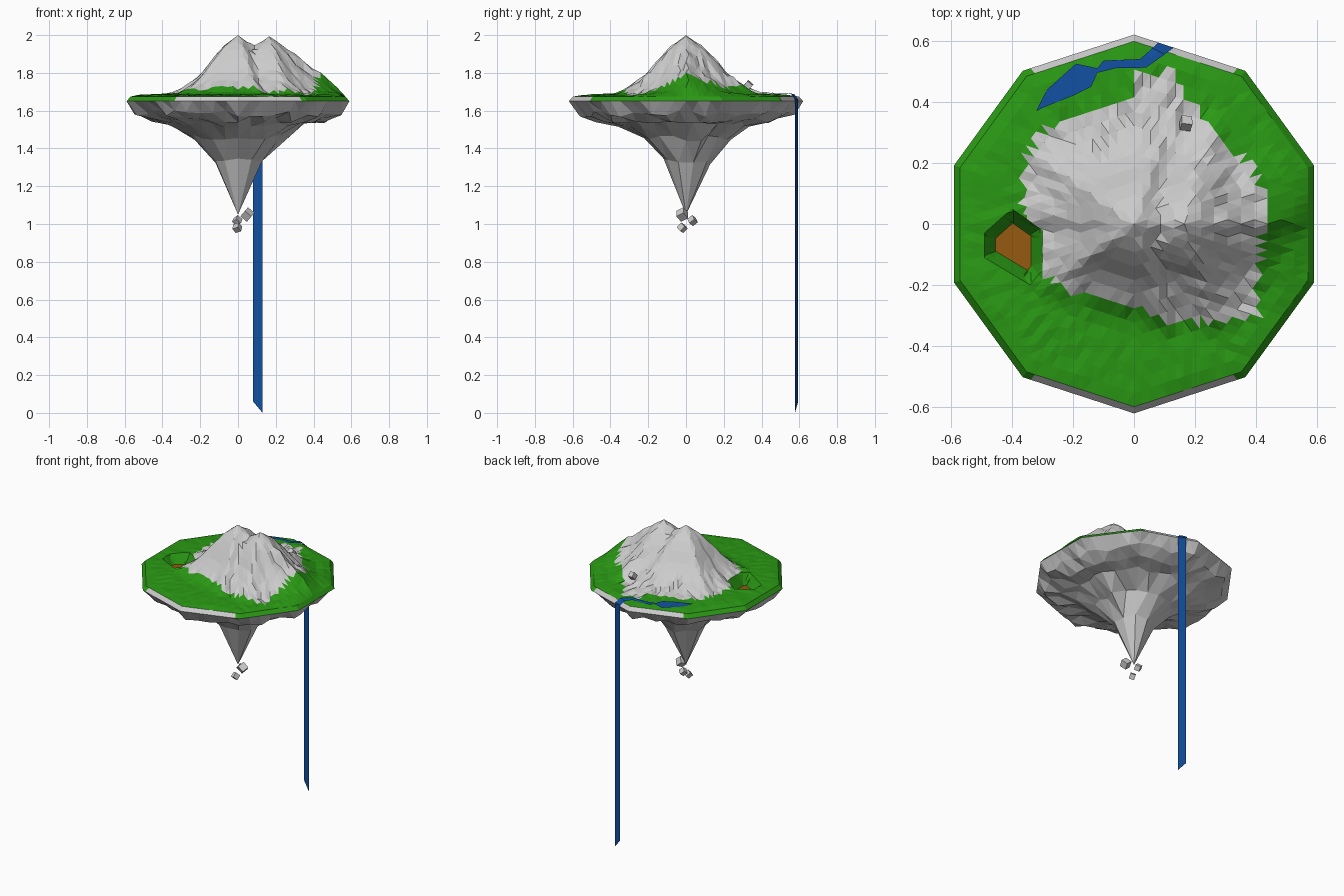
import bpy, bmesh, math, random
from mathutils import Vector, Euler

if "Cube" in bpy.data.objects:
    bpy.data.objects.remove(bpy.data.objects["Cube"])

random.seed(4)
R, RIM_Z = 0.62, 1.65
CORNERS = [Vector((R * math.cos(math.radians(90 + 36 * j)), R * math.sin(math.radians(90 + 36 * j))))
           for j in range(11)]


def material(name, rgb):
    m = bpy.data.materials.new(name)
    m.diffuse_color = (*rgb, 1)
    m.use_nodes = True
    m.node_tree.nodes["Principled BSDF"].inputs["Base Color"].default_value = m.diffuse_color
    return m


GREY = material("rock", (0.8, 0.8, 0.8))
GRASS = material("grass", (0.023, 0.32, 0.007))
WATER = material("water", (0.006, 0.08, 0.35))
EARTH = material("earth", (0.3, 0.1, 0.005))


def finish(bm, name, mats=()):
    me = bpy.data.meshes.new(name)
    bm.to_mesh(me)
    bm.free()
    for m in mats:
        me.materials.append(m)
    ob = bpy.data.objects.new(name, me)
    bpy.context.collection.objects.link(ob)
    return ob


def lerp_profile(pts, r):
    for (a, za), (b, zb) in zip(pts, pts[1:]):
        if r <= b:
            return za + (zb - za) * (r - a) / (b - a)
    return pts[-1][1]


def inside(poly, x, y):
    hit = False
    for (x1, y1), (x2, y2) in zip(poly, poly[1:] + poly[:1]):
        if (y1 > y) != (y2 > y) and x < x1 + (x2 - x1) * (y - y1) / (y2 - y1):
            hit = not hit
    return hit


def decagon_sheet(n, place, flip=False):
    """Triangulated ten-sided disc of n rings; place(k, p) gives each vertex."""
    bm = bmesh.new()
    vs = [bm.verts.new(place(0, Vector((0, 0))))]
    for k in range(1, n + 1):
        for j in range(10):
            for i in range(k):
                vs.append(bm.verts.new(place(k, CORNERS[j].lerp(CORNERS[j + 1], i / k) * (k / n))))

    def at(k, m):
        return vs[0] if k == 0 else vs[1 + 5 * k * (k - 1) + m % (10 * k)]

    def tri(*t):
        bm.faces.new(t[::-1] if flip else t)

    for k in range(n):
        for j in range(10):
            for i in range(k + 1):
                a, b = j * k + i, j * (k + 1) + i
                tri(at(k, a), at(k + 1, b), at(k + 1, b + 1))
                if i < k:
                    tri(at(k, a), at(k + 1, b + 1), at(k, a + 1))
    return bm


# Height of the land: two five-sided peaks, an eastern shoulder and a drop at the rim
PEAK = [(0, 2.0), (.08, 1.945), (.14, 1.885), (.2, 1.81), (.25, 1.765), (.32, 1.715), (.38, 1.69), (.62, 1.68)]
ROCK = [(-.36, .2), (-.32, .29), (-.2, .36), (0, .43), (0, .49), (.12, .5), (.17, .43), (.25, .3), (.38, .2),
        (.43, .1), (.42, -.08), (.4, -.15), (.42, -.31), (.13, -.32), (0, -.28), (-.2, -.22), (-.3, -.16),
        (-.3, -.05), (-.37, .05)]


def reach(x, y, sides=10, first=0):
    """Distance to the centre measured by a regular polygon."""
    step = 2 * math.pi / sides
    return max(x * math.cos(first + step * i) + y * math.sin(first + step * i) for i in range(sides))


APOTHEM = R * math.cos(math.pi / 10)


def peak(x, y):
    r = reach(x, y, 5, math.pi / 5) / .91
    return lerp_profile(PEAK, r * (1.08 if y < 0 else 1))


def land(x, y):
    z = max(peak(x, y), peak(x - .165, y) - .006)
    z += .035 * math.exp(-((x - .44) / .1) ** 2 - ((y - .03) / .2) ** 2)
    return min(z, RIM_Z + .7 * max(0, 1 - reach(x, y) / APOTHEM))


N = 14


def place_land(k, p):
    if k < N:
        p = p * (0.965 * N / (N - 1))
    z = land(p.x, p.y)
    if 5 < k < N and inside(ROCK, p.x, p.y):
        z += random.uniform(-.01, .01)
    elif 4 < k < N - 1:
        z += random.uniform(-.003, .003)
    if (p - Vector((.165, 0))).length < .023:    # snap the nearest vertex to the second peak
        p, z = Vector((.165, 0)), 1.994
    return (p.x, p.y, z)


bm = decagon_sheet(N, place_land)

# Sunken pit: cut its outline and floor into the land, then lower it
PIT = [Vector(p) for p in [(-.49, -.03), (-.49, -.11), (-.34, -.2), (-.3, -.15), (-.3, -.02), (-.4, .05)]]
sides = [(a, Vector((a.y - b.y, b.x - a.x)).normalized()) for a, b in zip(PIT, PIT[1:] + PIT[:1])]
WALL, DEPTH = .037, .06


def pit_depth(co):
    return min((Vector((co.x, co.y)) - a).dot(n) for a, n in sides)


for off in (0, WALL):
    for a, n in sides:
        near = [f for f in bm.faces if (f.calc_center_median().xy - Vector((-.4, -.07))).length < .18]
        geom = near + list({e for f in near for e in f.edges}) + list({v for f in near for v in f.verts})
        o = a + n * off
        bmesh.ops.bisect_plane(bm, geom=geom, dist=1e-5, plane_co=(o.x, o.y, 0), plane_no=(n.x, n.y, 0))
for v in bm.verts:
    d = pit_depth(v.co)
    if d > 0:
        v.co.z += (1.685 - DEPTH - v.co.z) * min(1, d / WALL)
bmesh.ops.triangulate(bm, faces=[f for f in bm.faces if len(f.verts) > 3])

# Colour the land by zone
for f in bm.faces:
    c = f.calc_center_median()
    d = pit_depth(c)
    if d > 0:
        f.material_index = 2 if d > WALL else 1
    elif reach(c.x, c.y) > .965 * APOTHEM and (c.y > .5 or c.y < -.5):
        f.material_index = 0
    else:
        f.material_index = 0 if inside(ROCK, c.x, c.y) else 1
finish(bm, "land", (GREY, GRASS, EARTH))

# Rocky underside tapering to a point
HULL = [(0, 1.05), (.13, 1.33), (.235, 1.455), (.36, 1.525), (.47, 1.55), (.56, 1.585), (R, RIM_Z)]


def place_hull(k, p):
    if k == 0:
        return (0, 0, 1.05)
    r, z = HULL[k]
    p = p * (r / (R * k / 6))
    if k < 6:
        wob = .1 if k < 3 else .04
        p *= random.uniform(1 - wob, 1 + wob)
        z += random.uniform(-.018, .018)
    return (p.x, p.y, z)


finish(decagon_sheet(6, place_hull, flip=True), "underside", (GREY,))

# River along the back, laid just above the grass
OUTER = [(-.32, .37), (-.285, .44), (-.19, .525), (-.12, .51), (-.1, .535), (.02, .54), (.08, .594)]
INNER = [(-.3, .38), (-.2, .42), (-.14, .45), (-.12, .495), (-.06, .51), (.04, .512), (.13, .577)]
bm = bmesh.new()
STEPS = 3
rows = []
for s in range((len(OUTER) - 1) * STEPS + 1):
    i = min(s // STEPS, len(OUTER) - 2)
    t = s / STEPS - i
    a = Vector(OUTER[i]).lerp(Vector(OUTER[i + 1]), t)
    b = Vector(INNER[i]).lerp(Vector(INNER[i + 1]), t)
    rows.append([bm.verts.new((*p, land(*p) + .007)) for p in (a, a.lerp(b, .5), b)])
for r0, r1 in zip(rows, rows[1:]):
    for q in range(2):
        bm.faces.new((r0[q], r0[q + 1], r1[q + 1], r1[q])).normal_flip()
bmesh.ops.recalc_face_normals(bm, faces=bm.faces)
if sum(f.normal.z for f in bm.faces) < 0:
    bmesh.ops.reverse_faces(bm, faces=bm.faces)
finish(bm, "river", (WATER,))

# Waterfall sheet dropping from the rim
bm = bmesh.new()
bm.faces.new([bm.verts.new(c) for c in
              [(.08, .594, 1.66), (.13, .577, 1.66), (.13, .577, 0), (.08, .594, .06)]])
finish(bm, "waterfall", (WATER,))

# Loose stones: three falling below the tip, a small one resting on the land
STONES = [(.05, -.02, 1.05, .045), (-.004, .035, 1.018, .034), (-.004, -.02, .98, .034),
          (.12, -.3, 1.69, .025), (.17, .33, 1.735, .035)]
for i, (x, y, z, size) in enumerate(STONES):
    bm = bmesh.new()
    bmesh.ops.create_cube(bm, size=size)
    ob = finish(bm, "falling_stone" if i < 3 else "resting_stone", (GREY,))
    ob.location = (x, y, z)
    ob.rotation_euler = Euler((.6 + .3 * i, .7, .4 * i))
